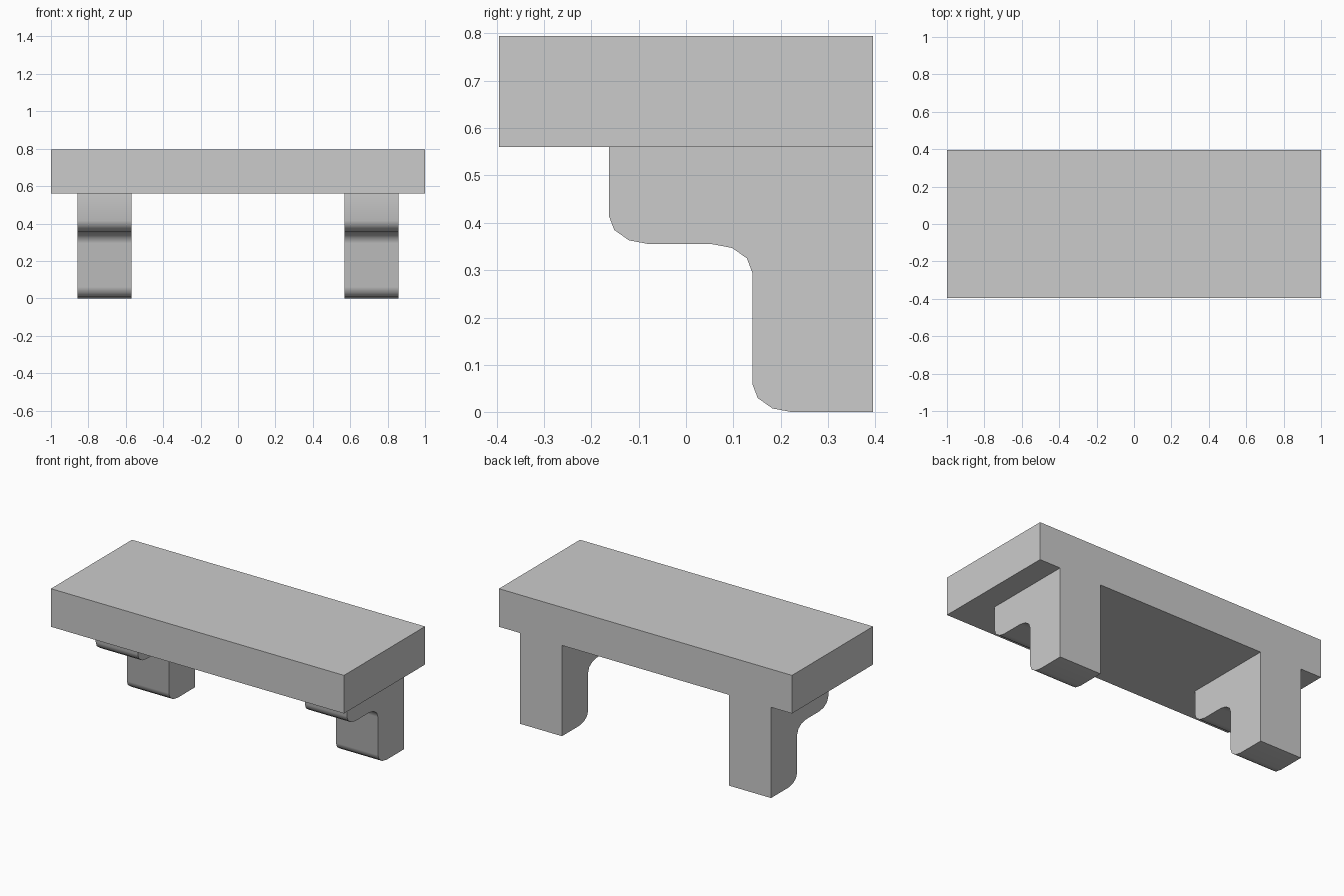
import bpy
import bmesh
import math

cube = bpy.data.objects.get("Cube")
if cube:
    bpy.data.objects.remove(cube, do_unlink=True)

# Single plain grey
grey = bpy.data.materials.new("plain grey")
grey.use_nodes = True
color = (0.6, 0.6, 0.6, 1)
grey.diffuse_color = color
grey.node_tree.nodes["Principled BSDF"].inputs["Base Color"].default_value = color

HALF_DEPTH = 0.395
UNDERSIDE = 0.56
TOP = 0.795


def extrude_profile(name, profile, x0, x1):
    """Solid made by sweeping a (y, z) outline from x0 to x1."""
    bm = bmesh.new()
    face = bm.faces.new([bm.verts.new((x0, y, z)) for y, z in profile])
    swept = bmesh.ops.extrude_face_region(bm, geom=[face], use_keep_orig=True)
    verts = [v for v in swept["geom"] if isinstance(v, bmesh.types.BMVert)]
    bmesh.ops.translate(bm, verts=verts, vec=(x1 - x0, 0, 0))
    bmesh.ops.recalc_face_normals(bm, faces=bm.faces)
    mesh = bpy.data.meshes.new(name)
    bm.to_mesh(mesh)
    bm.free()
    mesh.materials.append(grey)
    obj = bpy.data.objects.new(name, mesh)
    bpy.context.collection.objects.link(obj)
    return obj


def corner(cy, cz, start, end, ry=0.085, rz=0.06, steps=3):
    """Points of an elliptical rounded corner."""
    angles = [math.radians(start + (end - start) * i / steps) for i in range(steps + 1)]
    return [(cy + ry * math.cos(a), cz + rz * math.sin(a)) for a in angles]


# Slab
extrude_profile("slab", [(-HALF_DEPTH, UNDERSIDE), (HALF_DEPTH, UNDERSIDE),
                         (HALF_DEPTH, TOP), (-HALF_DEPTH, TOP)], -1, 1)

# Stepped bracket legs, mirrored across the centre
outline = [(HALF_DEPTH, UNDERSIDE), (-0.163, UNDERSIDE)]
outline += corner(-0.078, 0.415, 180, 270)
outline += corner(0.055, 0.295, 90, 0)
outline += corner(0.225, 0.06, 180, 270)
outline.append((HALF_DEPTH, 0))
legs = extrude_profile("bracket_legs", outline, 0.57, 0.857)
legs.modifiers.new("Mirror", 'MIRROR')

# Smooth rounded corners, crisp edges elsewhere
bpy.ops.object.select_all(action='DESELECT')
legs.select_set(True)
bpy.context.view_layer.objects.active = legs
bpy.ops.object.shade_smooth_by_angle(angle=math.radians(42))
